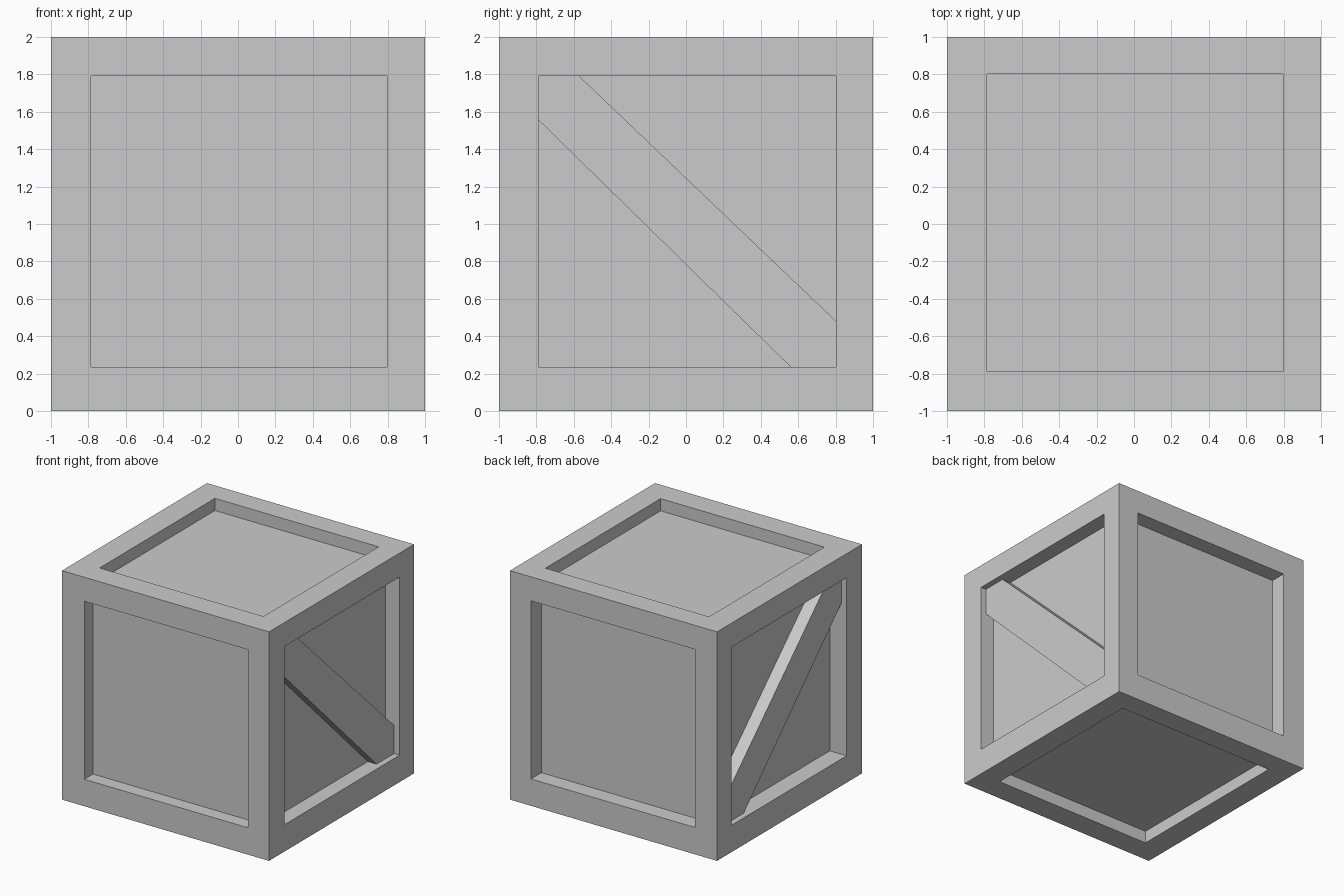
import bpy, bmesh

if "Cube" in bpy.data.objects:
    bpy.data.objects.remove(bpy.data.objects["Cube"])

# Framed opening limits, recessed panel planes and outer shell, per axis (x, y, z)
OPEN = [(-0.785, 0.797), (-0.788, 0.803), (0.235, 1.79)]
PANEL = [(-0.838, 0.863), (-0.88, 0.857), (0.11, 1.893)]
OUTER = [(-1, 1), (-1, 1), (0, 2)]


def add_box(bm, ranges):
    verts = bmesh.ops.create_cube(bm, size=1)["verts"]
    for v in verts:
        v.co = [lo + (c + 0.5) * (hi - lo) for c, (lo, hi) in zip(v.co, ranges)]


def make_object(name, bm):
    bmesh.ops.recalc_face_normals(bm, faces=bm.faces)
    mesh = bpy.data.meshes.new(name)
    bm.to_mesh(mesh)
    bm.free()
    obj = bpy.data.objects.new(name, mesh)
    bpy.context.collection.objects.link(obj)
    return obj


# Crate body: solid cube
bm = bmesh.new()
add_box(bm, OUTER)
body = make_object("crate_body", bm)

# One shallow pocket per side leaves the frame standing proud of the panels
bm = bmesh.new()
for axis in range(3):
    for low in (True, False):
        ranges = list(OPEN)
        if low:
            ranges[axis] = (OUTER[axis][0] - 0.2, PANEL[axis][0])
        else:
            ranges[axis] = (PANEL[axis][1], OUTER[axis][1] + 0.2)
        add_box(bm, ranges)
cutter = make_object("panel_cutter", bm)
cutter.hide_render = True

mod = body.modifiers.new("panels", 'BOOLEAN')
mod.operation = 'DIFFERENCE'
mod.solver = 'EXACT'
mod.object = cutter
bpy.context.view_layer.objects.active = body
bpy.ops.object.modifier_apply(modifier=mod.name)
bpy.data.objects.remove(cutter)

# Diagonal braces on the left and right sides, trimmed to the opening
(y0, y1), (z0, z1) = OPEN[1], OPEN[2]
PROFILE = [(y0, z1), (y0, 1.555), (0.56, z0), (y1, z0), (y1, 0.48), (-0.57, z1)]
for name, inner, outer in (("right_brace", PANEL[0][1], 0.947),
                           ("left_brace", PANEL[0][0], -0.95)):
    bm = bmesh.new()
    face = bm.faces.new([bm.verts.new((inner, y, z)) for y, z in PROFILE])
    ext = bmesh.ops.extrude_face_region(bm, geom=[face], use_keep_orig=True)["geom"]
    for v in ext:
        if isinstance(v, bmesh.types.BMVert):
            v.co.x = outer
    make_object(name, bm)
